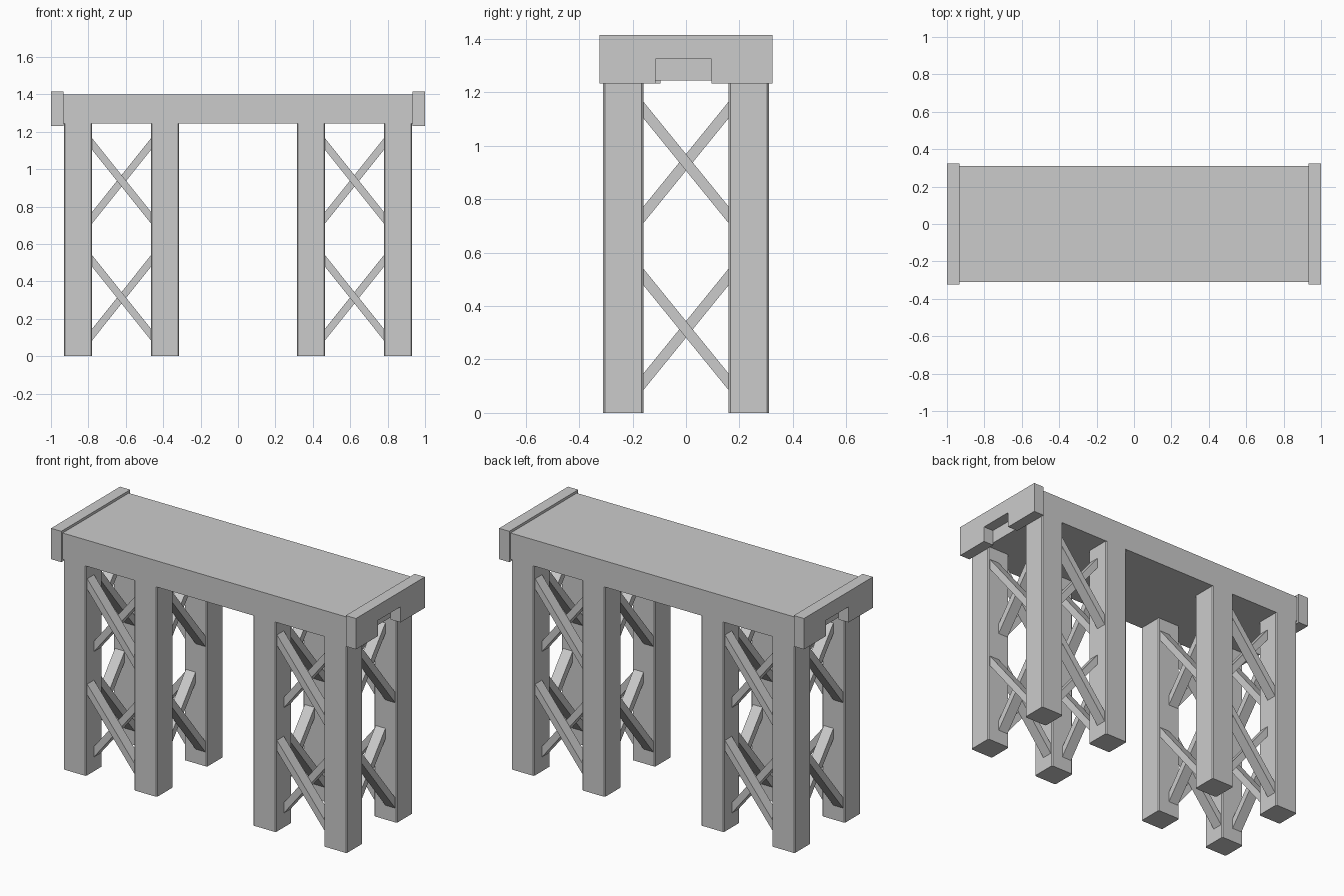
import bpy, bmesh

if "Cube" in bpy.data.objects:
    bpy.data.objects.remove(bpy.data.objects["Cube"])

LEG_X = (-0.855, -0.39, 0.39, 0.855)
LEG_Y = (-0.235, 0.235)
HALF = 0.075          # half leg width
UNDER = 1.245         # underside of deck


def prism(name, profile, axis, start, end):
    """Extrude a 2D profile along an axis: x takes (y,z), y takes (x,z), z takes (x,y)."""
    def place(p, d):
        return {'x': (d, p[0], p[1]), 'y': (p[0], d, p[1]), 'z': (p[0], p[1], d)}[axis]
    bm = bmesh.new()
    face = bm.faces.new([bm.verts.new(place(p, start)) for p in profile])
    step = place((0, 0), end - start)
    new = bmesh.ops.extrude_face_region(bm, geom=[face], use_keep_orig=True)['geom']
    bmesh.ops.translate(bm, vec=step, verts=[v for v in new if isinstance(v, bmesh.types.BMVert)])
    bmesh.ops.recalc_face_normals(bm, faces=bm.faces)
    mesh = bpy.data.meshes.new(name)
    bm.to_mesh(mesh)
    bm.free()
    ob = bpy.data.objects.new(name, mesh)
    bpy.context.collection.objects.link(ob)
    return ob


# Deck
prism("deck", [(-0.935, -0.31), (0.935, -0.31), (0.935, 0.31), (-0.935, 0.31)], 'z', UNDER, 1.40)

# End caps with a slightly off-centre notch, the second turned half round
for s, side in ((1, "right"), (-1, "left")):
    prof = [(-0.323, 1.232), (-0.115, 1.232), (-0.115, 1.325), (0.095, 1.325),
            (0.095, 1.232), (0.323, 1.232), (0.323, 1.415), (-0.323, 1.415)]
    prism(side + "_end_cap", [(s * y, z) for y, z in prof], 'x', s * 0.933, s * 1.0)

# Legs with narrow chamfers on the upright edges
h, c = HALF, HALF - 0.006
octagon = [(-c, -h), (c, -h), (h, -c), (h, c), (c, h), (-c, h), (-h, c), (-h, -c)]
for x in LEG_X:
    for y in LEG_Y:
        prism("leg", [(x + a, y + b) for a, b in octagon], 'z', 0, UNDER)


# Crossed braces: two flat bars side by side, one leaning each way
def cross(name, mid, reach, axis, plane, first_slope):
    for zc in (0.3125, 0.9375):
        for k, s in ((-1, first_slope), (0, -first_slope)):
            w = reach + 0.006
            rise, t = s * 0.197 * w / reach, 0.031
            prof = [(mid - w, zc - rise - t), (mid + w, zc + rise - t),
                    (mid + w, zc + rise + t), (mid - w, zc - rise + t)]
            start = plane + k * 0.064
            prism(name, prof, axis, start, start + 0.064)


for y in LEG_Y:
    for mid in (-0.6225, 0.6225):
        cross("long_side_brace", mid, 0.1575, 'y', y, -1)
for x in LEG_X:
    cross("cross_brace", 0, 0.16, 'x', x, 1)
